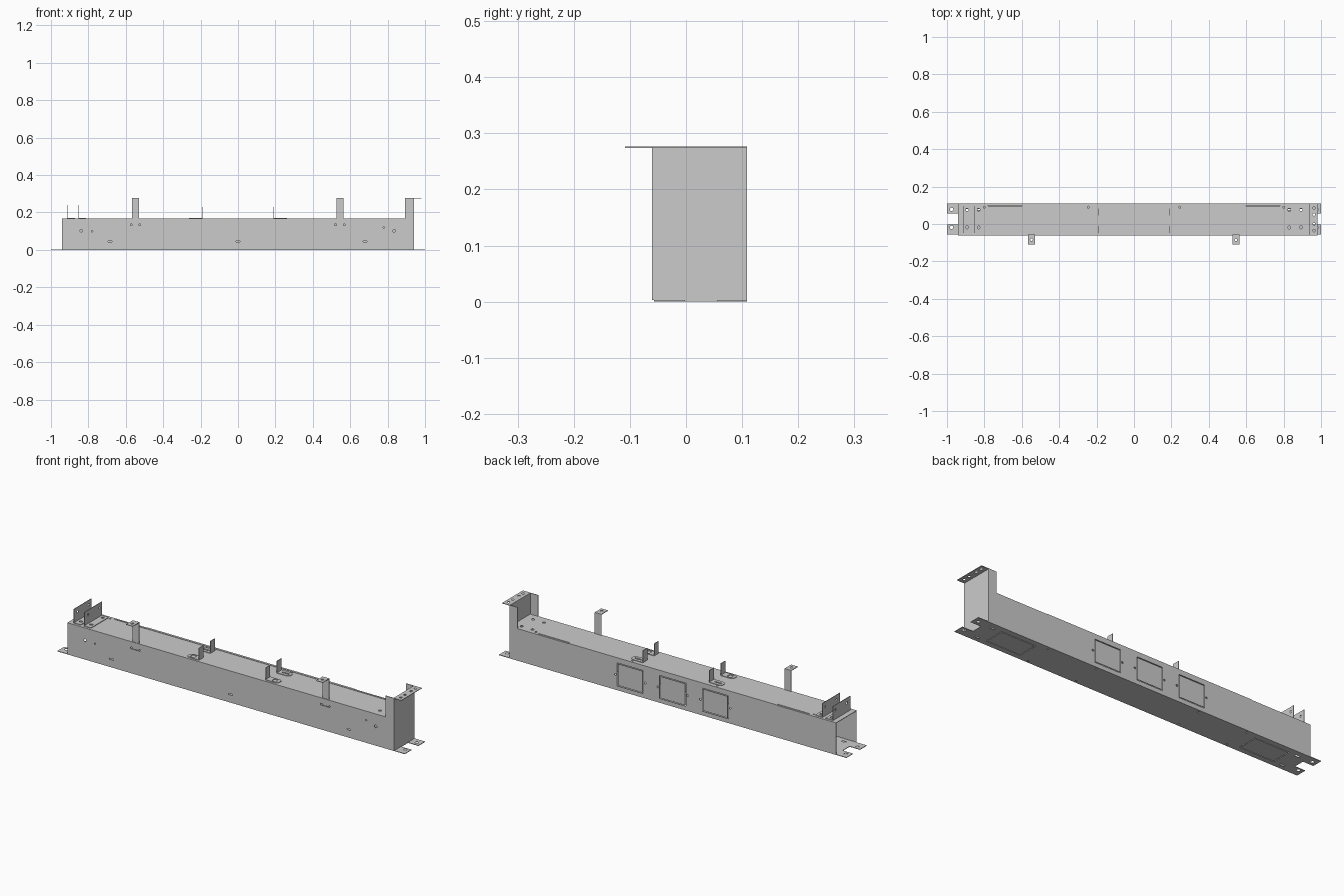
import bpy, bmesh, math
from mathutils import Matrix

if "Cube" in bpy.data.objects:
    bpy.data.objects.remove(bpy.data.objects["Cube"])

T = 0.003                      # sheet thickness
YF, YB, H = -0.061, 0.109, 0.167   # front, back and top of the trunk
L = 0.94                       # half length of the trunk

AXES = {
    'XY': lambda o: Matrix(((1, 0, 0, 0), (0, 1, 0, 0), (0, 0, 1, o), (0, 0, 0, 1))),
    'XZ': lambda o: Matrix(((1, 0, 0, 0), (0, 0, -1, o), (0, 1, 0, 0), (0, 0, 0, 1))),
    'YZ': lambda o: Matrix(((0, 0, 1, o), (1, 0, 0, 0), (0, 1, 0, 0), (0, 0, 0, 1))),
}


def rect(u0, u1, v0, v1):
    return [(u0, v0), (u1, v0), (u1, v1), (u0, v1)]


def circle(u, v, r=0.007, n=16):
    return [(u + r * math.cos(2 * math.pi * i / n), v + r * math.sin(2 * math.pi * i / n)) for i in range(n)]


def slot(u, v, w, h):
    return rect(u - w / 2, u + w / 2, v - h / 2, v + h / 2)


def knockout(u0, u1, v0, v1, g=0.004):
    # narrow gap with a loose panel left inside it
    return [rect(u0, u1, v0, v1), rect(u0 + g, u1 - g, v0 + g, v1 - g)]


def sheet(name, plane, offset, outline, holes=(), t=T):
    """Flat sheet with holes, offset is the middle of its thickness."""
    cu = bpy.data.curves.new(name, 'CURVE')
    cu.dimensions, cu.fill_mode, cu.extrude = '2D', 'BOTH', t / 2
    for loop in [outline, *holes]:
        sp = cu.splines.new('POLY')
        sp.points.add(len(loop) - 1)
        for p, (u, v) in zip(sp.points, loop):
            p.co = (u, v, 0, 1)
        sp.use_cyclic_u = True
    tmp = bpy.data.objects.new(name + "_outline", cu)
    bpy.context.collection.objects.link(tmp)
    dg = bpy.context.evaluated_depsgraph_get()
    me = bpy.data.meshes.new_from_object(tmp.evaluated_get(dg))
    bpy.data.objects.remove(tmp)
    bm = bmesh.new()
    bm.from_mesh(me)
    bmesh.ops.remove_doubles(bm, verts=bm.verts, dist=1e-5)
    bmesh.ops.transform(bm, matrix=AXES[plane](offset), verts=bm.verts)
    bmesh.ops.recalc_face_normals(bm, faces=bm.faces)
    for f in bm.faces:
        f.smooth = False
    bm.to_mesh(me)
    bm.free()
    me.name = name
    ob = bpy.data.objects.new(name, me)
    bpy.context.collection.objects.link(ob)
    return ob


# bottom plate with four end tabs and two knockout panels
right = [(L, YF + 0.004), (1, YF + 0.004), (1, -0.002), (L, -0.002), (L, 0.055), (1, 0.055), (1, YB), (L, YB)]
outline = right + [(-x, y) for x, y in reversed(right)]
holes = []
for s in (-1, 1):
    a, b = sorted((s * 0.64, s * 0.84))
    holes += knockout(a, b, -0.03, 0.08)
    holes += [circle(s * 0.975, y, 0.009) for y in (-0.018, 0.078)]
    holes += [circle(s * x, y, 0.005) for x in (0.3, 0.58) for y in (-0.045, 0.093)]
    holes += [slot(s * 0.89, y, 0.025, 0.01) for y in (-0.03, 0.075)]
sheet("bottom_plate", 'XY', T / 2, outline, holes)

# front wall with slots
holes = [slot(x, 0.045, 0.022, 0.006) for x in (-0.685, 0, 0.68)]
holes += [slot(x, 0.134, 0.056, 0.009) for x in (-0.548, 0.545)]
holes += [circle(x, 0.102) for x in (-0.838, 0.835)]
holes += [circle(0.78, 0.12, 0.004), circle(-0.78, 0.1, 0.004)]
sheet("front_wall", 'XZ', YF + T / 2, rect(-L, L, T, H), holes)

# back wall with three knockout panels
holes = []
for x in (-0.245, 0, 0.245):
    holes += knockout(x - 0.075, x + 0.075, 0.022, 0.142)
    holes += [circle(x + s * 0.086, 0.08, 0.005) for s in (-1, 1)]
sheet("back_wall", 'XZ', YB - T / 2, rect(-L, L, T, H), holes)

# top plate
holes = [circle(s * x, y, 0.008) for s in (-1, 1) for x in (0.83, 0.893) for y in (-0.018, 0.076)]
holes += [circle(x, 0.09, 0.005) for x in (-0.8, -0.245, 0.245, 0.8)]
holes += [slot(s * 0.685, 0.098, 0.19, 0.004) for s in (-1, 1)]
sheet("top_plate", 'XY', H - T / 2, rect(-L, L, YF + T, YB - T), holes)
sheet("back_fold", 'XY', H + 0.001, rect(-0.6, 0.6, YB - 0.012, YB), t=0.002)

# raised end plate on the right, with flanges
TOP = 0.277
sheet("end_plate", 'YZ', L - T / 2, rect(YF, YB, T, TOP))
sheet("end_top_flange", 'XY', TOP - T / 2, rect(L - T, 0.982, YF, YB),
      [circle(0.962, y, 0.007) for y in (-0.035, 0.0, 0.05, 0.085)])
for name, y in (("end_front_flange", YF + T / 2), ("end_back_flange", YB - T / 2)):
    sheet(name, 'XZ', y, rect(0.893, L - T, H, TOP))

# pair of upright angle plates on the left end
for i, x in enumerate((-0.912, -0.852)):
    sheet(f"upright_plate_{i}", 'YZ', x, rect(-0.048, 0.097, H, 0.24),
          [circle(y, 0.215, 0.006) for y in (-0.018, 0.076)])
    sheet(f"upright_foot_{i}", 'XY', H + T / 2, rect(x, x + 0.04, -0.048, 0.097),
          [circle(x + 0.02, y, 0.008) for y in (-0.018, 0.076)])

# tall hanging brackets on the front
for i, x in enumerate((-0.548, 0.545)):
    sheet(f"hanger_strap_{i}", 'XZ', YF + T * 1.5, rect(x - 0.019, x + 0.019, 0.13, TOP))
    sheet(f"hanger_flange_{i}", 'XY', TOP - T / 2, rect(x - 0.019, x + 0.019, -0.109, YF + 2 * T),
          [circle(x, -0.085, 0.007)])

# four small cable brackets on the top
for s, side in ((-1, "left"), (1, "right")):
    for y, row in ((-0.03, "front"), (0.064, "back")):
        foot = [(0.192, y - 0.02), (0.25, y - 0.02), (0.263, y - 0.01), (0.263, y + 0.01), (0.25, y + 0.02), (0.192, y + 0.02)]
        hole = [slot(s * 0.235, y, 0.024, 0.024)] if row == "front" else [slot(s * 0.23, y, 0.04, 0.008)]
        sheet(f"{side}_{row}_bracket_foot", 'XY', H + T / 2, [(s * u, v) for u, v in foot], hole)
        sheet(f"{side}_{row}_bracket_tab", 'YZ', s * 0.192, rect(y - 0.018, y + 0.018, H, 0.23))
